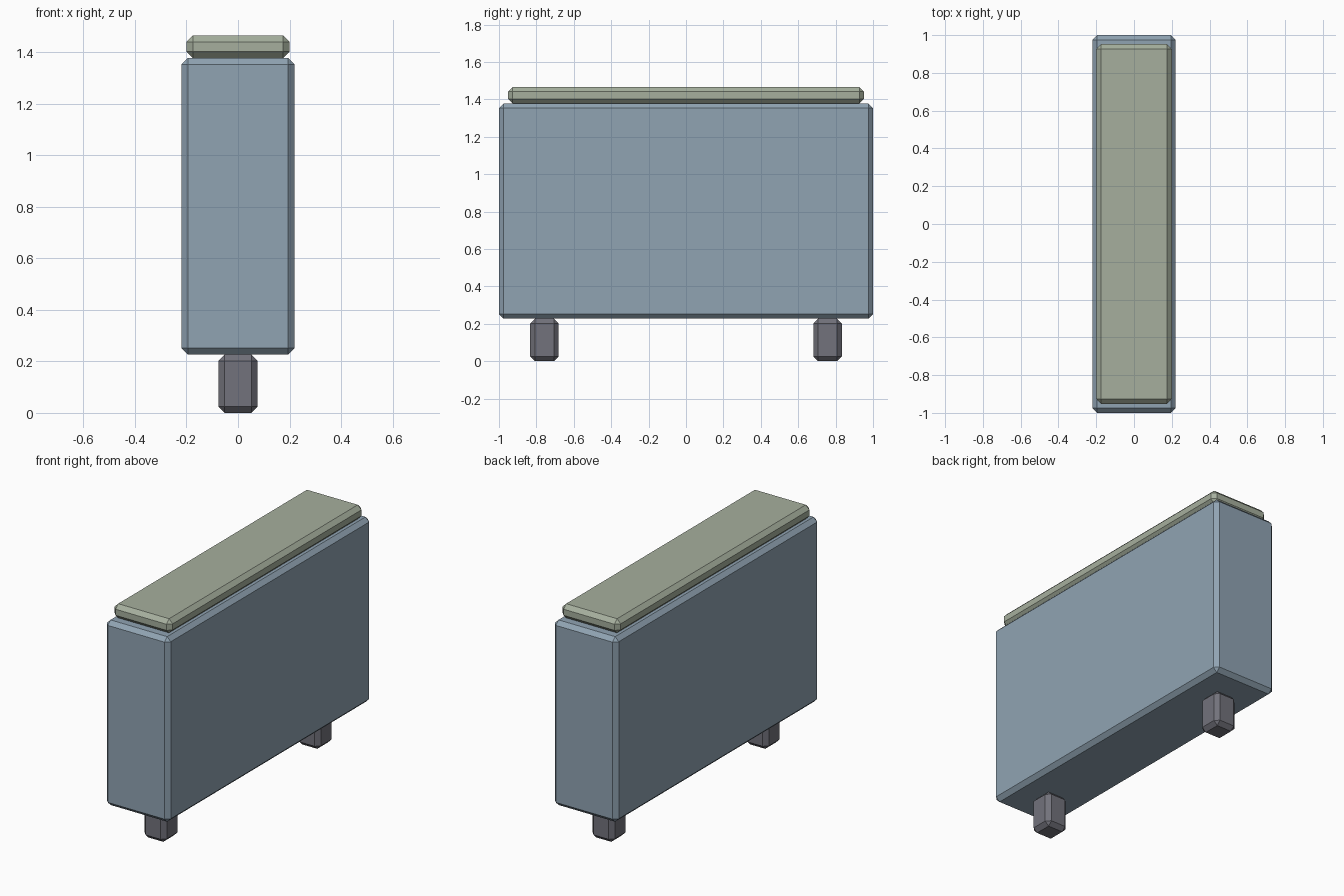
import bpy
import bmesh

if "Cube" in bpy.data.objects:
    bpy.data.objects.remove(bpy.data.objects["Cube"])


def material(name, rgb):
    m = bpy.data.materials.new(name)
    m.diffuse_color = (*rgb, 1.0)
    m.use_nodes = True
    m.node_tree.nodes["Principled BSDF"].inputs["Base Color"].default_value = m.diffuse_color
    return m


def chamfered_box(name, size, base, mat, chamfer=0.025):
    """Box standing on base (x, y, z) with single-segment chamfered edges."""
    bm = bmesh.new()
    bmesh.ops.create_cube(bm, size=1.0)
    bmesh.ops.scale(bm, vec=size, verts=bm.verts)
    bmesh.ops.translate(bm, vec=(0, 0, size[2] / 2), verts=bm.verts)
    bmesh.ops.bevel(bm, geom=bm.edges[:], offset=chamfer,
                    offset_type='OFFSET', segments=1, affect='EDGES')
    mesh = bpy.data.meshes.new(name)
    bm.to_mesh(mesh)
    bm.free()
    mesh.materials.append(mat)
    obj = bpy.data.objects.new(name, mesh)
    obj.location = base
    bpy.context.collection.objects.link(obj)
    return obj


blue = material("body_blue", (0.28, 0.37, 0.45))
green = material("lid_green", (0.38, 0.43, 0.34))
dark = material("foot_dark", (0.17, 0.17, 0.20))

FOOT_H, BODY_TOP, LID_TOP = 0.227, 1.378, 1.466

# Main cabinet body
chamfered_box("body", (0.44, 2.0, BODY_TOP - FOOT_H), (0, 0, FOOT_H), blue)

# Slightly inset lid
chamfered_box("lid", (0.40, 1.905, LID_TOP - BODY_TOP), (0, 0, BODY_TOP), green)

# Feet under both ends
for label, side in (("front", -1), ("back", 1)):
    chamfered_box(f"{label}_foot", (0.153, 0.153, FOOT_H),
                  (0, side * 0.757, 0), dark)
